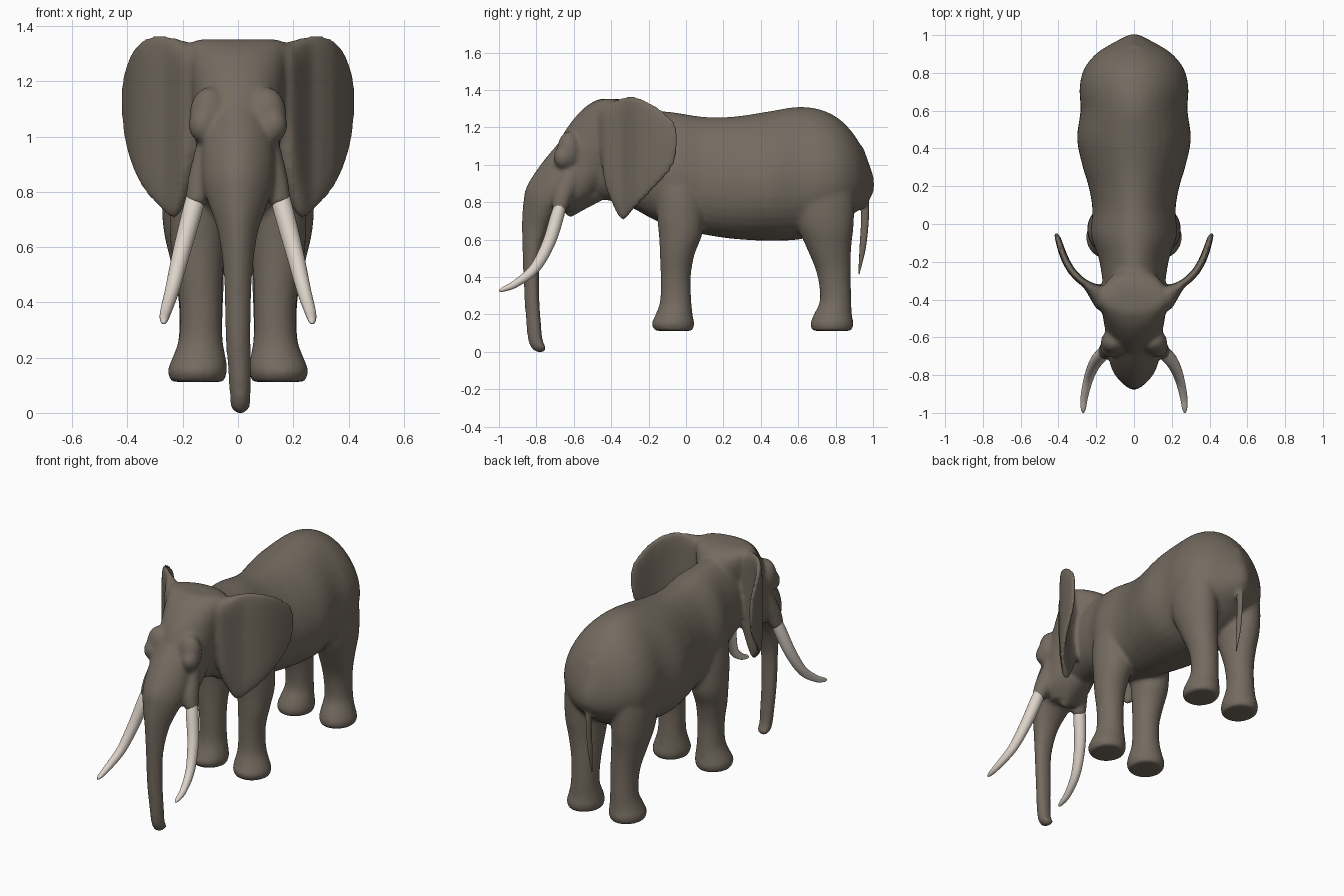
import bpy, bmesh, math
from mathutils import Vector, Matrix


def material(name, rgb):
    m = bpy.data.materials.new(name)
    m.diffuse_color = (*rgb, 1)
    return m


hide = material("grey_brown_hide", (0.175, 0.146, 0.116))
ivory = material("ivory", (0.72, 0.65, 0.58))


def spline(rows, steps):
    """Catmull-Rom interpolation through tuples of any length."""
    out = []
    n = len(rows)
    for i in range(n - 1):
        p = [rows[max(0, min(n - 1, i + k))] for k in (-1, 0, 1, 2)]
        for s in range(steps):
            t = s / steps
            out.append([0.5 * (2 * b + (c - a) * t + (2 * a - 5 * b + 4 * c - d) * t * t
                               + (3 * b - a - 3 * c + d) * t ** 3)
                        for a, b, c, d in zip(*p)])
    out.append(list(rows[-1]))
    return out


def loft(bm, rings, segs=28, egg=0.0):
    """Closed skin over (centre, half axis u, half axis v) rings."""
    loops = []
    for c, u, v in rings:
        loop = []
        for k in range(segs):
            a = 2 * math.pi * k / segs
            loop.append(bm.verts.new(c + u * math.cos(a) * (1 - egg * math.sin(a)) + v * math.sin(a)))
        loops.append(loop)
    skin(bm, loops)


def skin(bm, loops):
    """Quads between vertex loops, capped at both ends."""
    faces = []
    n = len(loops[0])
    for a, b in zip(loops, loops[1:]):
        for k in range(n):
            j = (k + 1) % n
            faces.append(bm.faces.new((a[k], a[j], b[j], b[k])))
    faces += [bm.faces.new(loops[0]), bm.faces.new(loops[-1])]
    bmesh.ops.recalc_face_normals(bm, faces=faces)


def tube(bm, rows, side=1, steps=5, segs=20, egg=0.0):
    """Tube through rows of x, y, z, width radius, depth radius."""
    pts = spline(rows, steps)
    cs = [Vector((side * p[0], p[1], p[2])) for p in pts]
    rings = []
    for i, p in enumerate(pts):
        t = (cs[min(i + 1, len(cs) - 1)] - cs[max(i - 1, 0)]).normalized()
        u = (Vector((1, 0, 0)) - t * t.x).normalized()
        rings.append((cs[i], u * p[3], t.cross(u) * p[4]))
    loft(bm, rings, segs, egg)


def upright(bm, rows, side=1):
    """Loft of level rings: z, x, y, x radius, y radius."""
    loft(bm, [(Vector((side * x, y, z)), Vector((rx, 0, 0)), Vector((0, ry, 0)))
              for z, x, y, rx, ry in spline(rows, 4)])


def ball(bm, centre, size):
    m = Matrix.Translation(centre) @ Matrix.Diagonal((*size, 1))
    bmesh.ops.create_uvsphere(bm, u_segments=24, v_segments=14, radius=1, matrix=m)


def finish(bm, name, mat):
    me = bpy.data.meshes.new(name)
    bm.to_mesh(me)
    bm.free()
    for p in me.polygons:
        p.use_smooth = True
    me.materials.append(mat)
    ob = bpy.data.objects.new(name, me)
    bpy.context.collection.objects.link(ob)
    return ob


bm = bmesh.new()

# Torso: y, belly z, back z, half width
torso = [(-.55, .82, 1.2, .11), (-.42, .81, 1.32, .15), (-.30, .775, 1.305, .165),
         (-.18, .71, 1.292, .185), (-.06, .66, 1.28, .225), (.08, .63, 1.258, .218),
         (.2, .61, 1.255, .238), (.3, .60, 1.263, .268), (.45, .593, 1.287, .298),
         (.6, .60, 1.31, .28), (.72, .63, 1.295, .285), (.82, .68, 1.245, .262),
         (.9, .74, 1.16, .2), (.95, .78, 1.07, .125), (.985, .82, .99, .06),
         (1.005, .86, .93, .02)]
loft(bm, [(Vector((0, y, (a + b) / 2)), Vector((w, 0, 0)), Vector((0, 0, (b - a) / 2)))
          for y, a, b, w in spline(torso, 4)], 36, 0.16)

# Skull: z, front y, back y, half width
skull = [(.755, -.70, -.58, .08), (.82, -.745, -.5, .135), (.9, -.755, -.42, .15),
         (1.0, -.73, -.32, .155), (1.1, -.69, -.25, .165), (1.2, -.635, -.22, .172),
         (1.29, -.56, -.24, .18), (1.335, -.50, -.29, .175), (1.352, -.46, -.36, .14)]
upright(bm, [(z, 0, (f + b) / 2, w, (b - f) / 2) for z, f, b, w in skull])

# Trunk, wedge shaped below the brow, with a curled tip
tube(bm, [(0, -.60, 1.12, .10, .06), (0, -.69, .97, .125, .09), (0, -.75, .84, .125, .112),
          (0, -.785, .75, .10, .092), (0, -.81, .65, .07, .07), (0, -.828, .5, .052, .046),
          (0, -.825, .3, .046, .041), (.006, -.815, .15, .042, .040),
          (.008, -.807, .07, .038, .040), (.008, -.792, .035, .038, .037),
          (.008, -.768, .022, .036, .026), (.008, -.752, .026, .03, .02)], egg=.25)

# Lower lip
tube(bm, [(0, -.50, .86, .09, .07), (0, -.57, .80, .07, .05), (0, -.635, .73, .028, .022)])

# Tail root and spine end
tube(bm, [(0, .90, 1.08, .06, .05), (0, .947, .95, .045, .045), (0, .95, .83, .032, .03),
          (0, .955, .76, .022, .024)])

for s in (-1, 1):
    # Brows and tusk sockets
    ball(bm, (s * .105, -.625, 1.075), (.072, .065, .105))
    ball(bm, (s * .128, -.655, 1.04), (.052, .054, .062))
    tube(bm, [(.10, -.60, .97, .05, .06), (.128, -.655, .85, .052, .056),
              (.15, -.675, .775, .042, .043), (.157, -.683, .75, .036, .036)], s)
    # Front legs
    upright(bm, [(.112, .147, -.065, .095, .10), (.15, .147, -.07, .108, .115),
                 (.19, .142, -.065, .100, .102), (.27, .135, -.055, .079, .084),
                 (.4, .135, -.055, .077, .081), (.52, .143, -.047, .09, .093),
                 (.62, .143, -.03, .102, .115), (.72, .14, -.03, .108, .125),
                 (.85, .13, -.035, .108, .13), (1.0, .11, -.045, .09, .12)], s)
    # Hind legs
    upright(bm, [(.112, .145, .78, .095, .105), (.15, .145, .78, .105, .116),
                 (.2, .14, .785, .094, .102), (.28, .135, .80, .079, .084),
                 (.42, .135, .79, .082, .091), (.55, .147, .765, .098, .118),
                 (.68, .16, .745, .112, .152), (.85, .16, .73, .112, .17),
                 (1.0, .13, .72, .11, .16), (1.1, .1, .71, .09, .13)], s)

# Ears: outline in x, z and a sweep back in y that depends on x
outline = [(.10, 1.31), (.18, 1.343), (.28, 1.372), (.36, 1.34), (.41, 1.23), (.418, 1.1),
           (.401, .96), (.353, .825), (.287, .743), (.23, .70), (.188, .768), (.152, .865),
           (.13, .97), (.11, 1.12)]
sweep = [(.09, -.43), (.17, -.385), (.21, -.355), (.25, -.322), (.29, -.292), (.33, -.25),
         (.365, -.19), (.39, -.12), (.405, -.07), (.425, -.025)]


def sweep_y(x):
    for (x0, y0), (x1, y1) in zip(sweep, sweep[1:]):
        if x <= x1:
            return y0 + (y1 - y0) * (x - x0) / (x1 - x0)
    return sweep[-1][1]


closed = spline(outline[-2:] + outline + outline[:2], 4)[8:8 + 4 * len(outline)]
scales = [i / 10 for i in range(1, 10)] + [.96, 1.0]
for s in (-1, 1):
    rings = []
    for face, order in ((1, scales), (-1, scales[:-1][::-1])):
        for r in order:
            ring = []
            for ox, oz in closed:
                x = .27 + (ox - .27) * r
                z = 1.08 + (oz - 1.08) * r
                slope = (sweep_y(x + .02) - sweep_y(x - .02)) / .04
                n = Vector((slope, -1)).normalized()
                root = 1 + 2.6 * max(0, min(1, (.26 - x) / .1)) ** 1.3
                th = face * .02 * root * math.sqrt(max(0, 1 - r ** 8))
                ring.append(bm.verts.new((s * (x + n.x * th), sweep_y(x) + n.y * th, z)))
            rings.append(ring)
    skin(bm, rings)

# Fuse the flesh into one smooth skin
body = finish(bm, "body", hide)
rm = body.modifiers.new("fuse", 'REMESH')
rm.mode = 'VOXEL'
rm.voxel_size = 0.0105
rm.use_smooth_shade = True
sm = body.modifiers.new("soften", 'SMOOTH')
sm.factor = 0.5
sm.iterations = 14

# Tusks
for s, side in ((-1, "left"), (1, "right")):
    bm = bmesh.new()
    tube(bm, [(.147, -.668, .80, .035, .03), (.168, -.69, .72, .036, .036),
              (.205, -.735, .58, .032, .034), (.238, -.81, .445, .026, .028),
              (.262, -.91, .365, .02, .02), (.268, -.975, .335, .014, .013),
              (.268, -1.0, .326, .004, .004)], s)
    finish(bm, side + "_tusk", ivory)

# Tail
bm = bmesh.new()
tube(bm, [(0, .945, .92, .03, .03), (0, .951, .83, .024, .026), (0, .957, .72, .014, .021),
          (0, .945, .56, .012, .017), (0, .924, .415, .003, .003)], segs=12)
finish(bm, "tail", hide)
